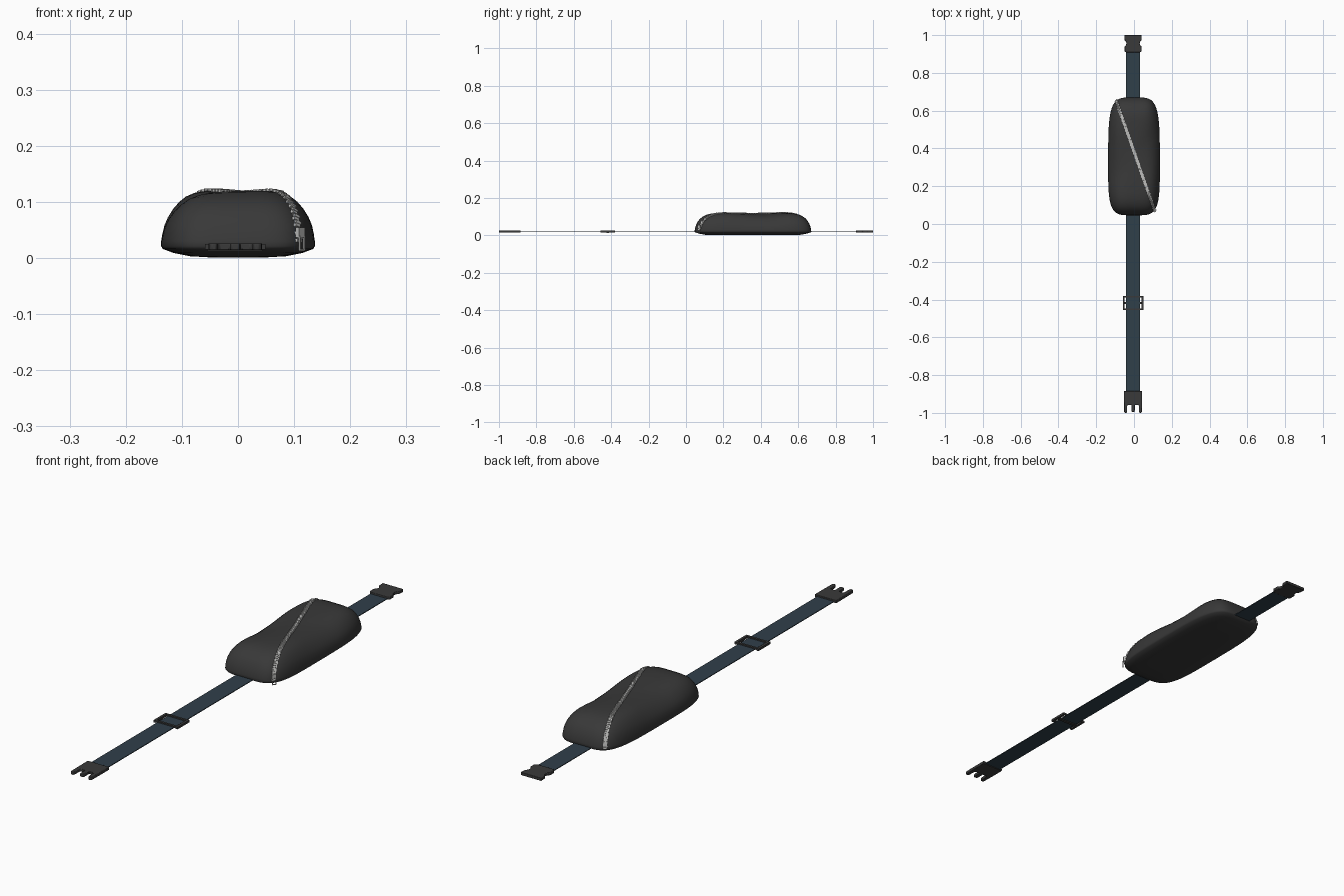
import bpy, bmesh, math
from mathutils import Vector
from mathutils.bvhtree import BVHTree

if "Cube" in bpy.data.objects:
    bpy.data.objects.remove(bpy.data.objects["Cube"])


def material(name, rgb):
    m = bpy.data.materials.new(name)
    m.diffuse_color = (*rgb, 1)
    m.use_nodes = True
    m.node_tree.nodes["Principled BSDF"].inputs["Base Color"].default_value = m.diffuse_color
    return m


FABRIC = material("charcoal fabric", (0.04, 0.04, 0.04))
WEB = material("slate blue webbing", (0.03, 0.05, 0.068))
PLASTIC = material("dark plastic", (0.042, 0.042, 0.042))
METAL = material("pale zip metal", (0.5, 0.5, 0.49))


def finish(name, bm, mat, smooth=None):
    bmesh.ops.recalc_face_normals(bm, faces=bm.faces)
    me = bpy.data.meshes.new(name)
    bm.to_mesh(me)
    bm.free()
    me.materials.append(mat)
    ob = bpy.data.objects.new(name, me)
    bpy.context.collection.objects.link(ob)
    if smooth:
        bpy.context.view_layer.objects.active = ob
        ob.select_set(True)
        bpy.ops.object.shade_smooth_by_angle(angle=math.radians(smooth))
        ob.select_set(False)
    return ob


def add_box(bm, centre, size, axes=None):
    a = axes or (Vector((1, 0, 0)), Vector((0, 1, 0)), Vector((0, 0, 1)))
    vs = bmesh.ops.create_cube(bm, size=1)["verts"]
    for v in vs:
        v.co = Vector(centre) + sum((a[i] * (v.co[i] * size[i]) for i in range(3)), Vector())


def plate(name, outline, z0, z1, mat, bevel=0.003):
    """Extruded flat outline with softened edges."""
    bm = bmesh.new()
    f = bm.faces.new([bm.verts.new((x, y, z0)) for x, y in outline])
    r = bmesh.ops.extrude_face_region(bm, geom=[f])
    for v in r["geom"]:
        if isinstance(v, bmesh.types.BMVert):
            v.co.z = z1
    ob = finish(name, bm, mat, 35)
    b = ob.modifiers.new("soft edges", "BEVEL")
    b.width, b.segments = bevel, 2
    return ob


# --- Bag body: rounded-rectangle rings lofted from underside to sagging top
YC = 0.358
RINGS = [(0.001, 0.012, 0.04), (0.001, 0.05, 0.18), (0.003, 0.085, 0.255), (0.009, 0.115, 0.288),
         (0.016, 0.134, 0.309), (0.021, 0.137, 0.312), (0.030, 0.137, 0.311), (0.045, 0.135, 0.308),
         (0.060, 0.132, 0.302), (0.075, 0.126, 0.294), (0.090, 0.117, 0.282), (0.102, 0.107, 0.265),
         (0.111, 0.096, 0.246), (0.117, 0.083, 0.222), (0.120, 0.068, 0.19), (0.1205, 0.045, 0.13),
         (0.1205, 0.022, 0.07), (0.1205, 0.006, 0.02)]
N, POWER = 96, 4.6


def bag_point(z, hx, hy, t):
    c, s = math.cos(t), math.sin(t)
    x = hx * math.copysign(abs(c) ** (2 / POWER), c)
    y = hy * math.copysign(abs(s) ** (2 / POWER), s)
    # narrower far end, and two hollows either side of the zip diagonal
    if y > 0:
        x *= 1 - 0.06 * (y / 0.312) ** 2
    dip = sum(math.exp(-((x - a) / 0.07) ** 2 - ((y - b) / 0.13) ** 2)
              for a, b in ((-0.12, -0.07), (0.12, 0.07)))
    z -= max(0, z - 0.03) / 0.09 * (0.022 * dip + 0.003 * math.exp(-(y / 0.12) ** 2))
    return Vector((x, y + YC, z))


bm = bmesh.new()
loops = [[bm.verts.new(bag_point(*r, 2 * math.pi * i / N)) for i in range(N)] for r in RINGS]
for a, b in zip(loops, loops[1:]):
    for i in range(N):
        j = (i + 1) % N
        bm.faces.new((a[i], a[j], b[j], b[i]))
bm.faces.new(loops[0])
bm.faces.new(loops[-1])
bmesh.ops.recalc_face_normals(bm, faces=bm.faces)
tree = BVHTree.FromBMesh(bm)
finish("bag_body", bm, FABRIC, 60)

# --- Zip: diagonal path cast onto the bag surface
start, end = Vector((-0.097, 0.662, 0.022)), Vector((0.113, 0.058, 0.022))
mid, half = (start + end) / 2, (end - start) / 2
path = []
for k in range(241):
    t = math.radians(177 - 174 * k / 240)
    d = (half * math.cos(t) + Vector((0, 0, 0.11 * math.sin(t)))).normalized()
    hit, nor, _, _ = tree.ray_cast(mid, d)
    if hit:
        path.append((hit, nor))
# even spacing along the path
even, last = [path[0]], path[0][0]
for p in path:
    if (p[0] - last).length >= 0.006:
        even.append(p)
        last = p[0]
tape, teeth = bmesh.new(), bmesh.new()
prev = None
for k, (p, n) in enumerate(even):
    q = even[min(k + 1, len(even) - 1)][0] - even[max(k - 1, 0)][0]
    fwd = q.normalized()
    if n.dot(p - mid) < 0:
        n = -n
    side = fwd.cross(n).normalized()
    up = side.cross(fwd)
    row = [tape.verts.new(p + side * s + up * 0.0015) for s in (-0.007, 0.007)]
    if prev:
        tape.faces.new((prev[0], prev[1], row[1], row[0]))
    prev = row
    add_box(teeth, p + up * 0.002 + side * (0.002 if k % 2 else -0.002),
            (0.013, 0.006, 0.005), (side, fwd, up))
finish("zip_tape", tape, METAL)
finish("zip_teeth", teeth, METAL)

# --- Zip slider and hanging pull ring at the near corner
p, n = even[-1]
out = Vector((n.x, n.y, 0)).normalized()
if out.y > 0:
    out = -out
side = Vector((-out.y, out.x, 0))
up = Vector((0, 0, 1))
bm = bmesh.new()
top = Vector((p.x, p.y, 0.045)) + out * 0.004
add_box(bm, top, (0.017, 0.008, 0.018), (side, out, up))
ring = Vector((p.x, p.y, 0.026)) + out * 0.008
for s in (-1, 1):
    add_box(bm, ring + side * 0.007 * s, (0.003, 0.003, 0.024), (side, out, up))
    add_box(bm, ring + up * 0.012 * s, (0.014, 0.003, 0.003), (side, out, up))
finish("zip_pull", bm, METAL)

# --- Strap webbing, running through the bag
bm = bmesh.new()
add_box(bm, (-0.005, 0.01, 0.018), (0.075, 1.83, 0.003))
finish("strap", bm, WEB)

# --- Three-pronged buckle half
XC = -0.005
half_out = [(0.009, -0.958), (0.009, -0.99), (0.006, -0.995), (-0.006, -0.995), (-0.009, -0.99), (-0.009, -0.958)]
prong = [(0.048, -0.885), (0.048, -0.935), (0.047, -0.995), (0.042, -1.0), (0.034, -1.0),
         (0.031, -0.99), (0.031, -0.962), (0.027, -0.958)]
left = [(-x, y) for x, y in reversed(prong)]
centre_prong = [(x, y) for x, y in half_out]
outline = [(XC + x, y) for x, y in prong + centre_prong + left]
plate("prong_buckle", outline, 0.014, 0.026, PLASTIC, 0.002)

# --- Socket buckle half, waisted at the release notches
prof = [(0.036, 0.908), (0.045, 0.914), (0.045, 0.94), (0.037, 0.947), (0.035, 0.957),
        (0.037, 0.966), (0.045, 0.973), (0.046, 1.0)]
outline = [(XC + x, y) for x, y in prof] + [(XC - x, y) for x, y in reversed(prof)]
plate("socket_buckle", outline, 0.014, 0.026, PLASTIC, 0.002)

# --- Strap length adjuster: rectangular frame with a bar under the strap
bm = bmesh.new()
for s in (-1, 1):
    add_box(bm, (XC + 0.049 * s, -0.418, 0.02), (0.010, 0.076, 0.009))
    add_box(bm, (XC, -0.418 + 0.0335 * s, 0.021), (0.098, 0.009, 0.007))
add_box(bm, (XC, -0.418, 0.0145), (0.098, 0.012, 0.004))
finish("strap_adjuster", bm, PLASTIC)
